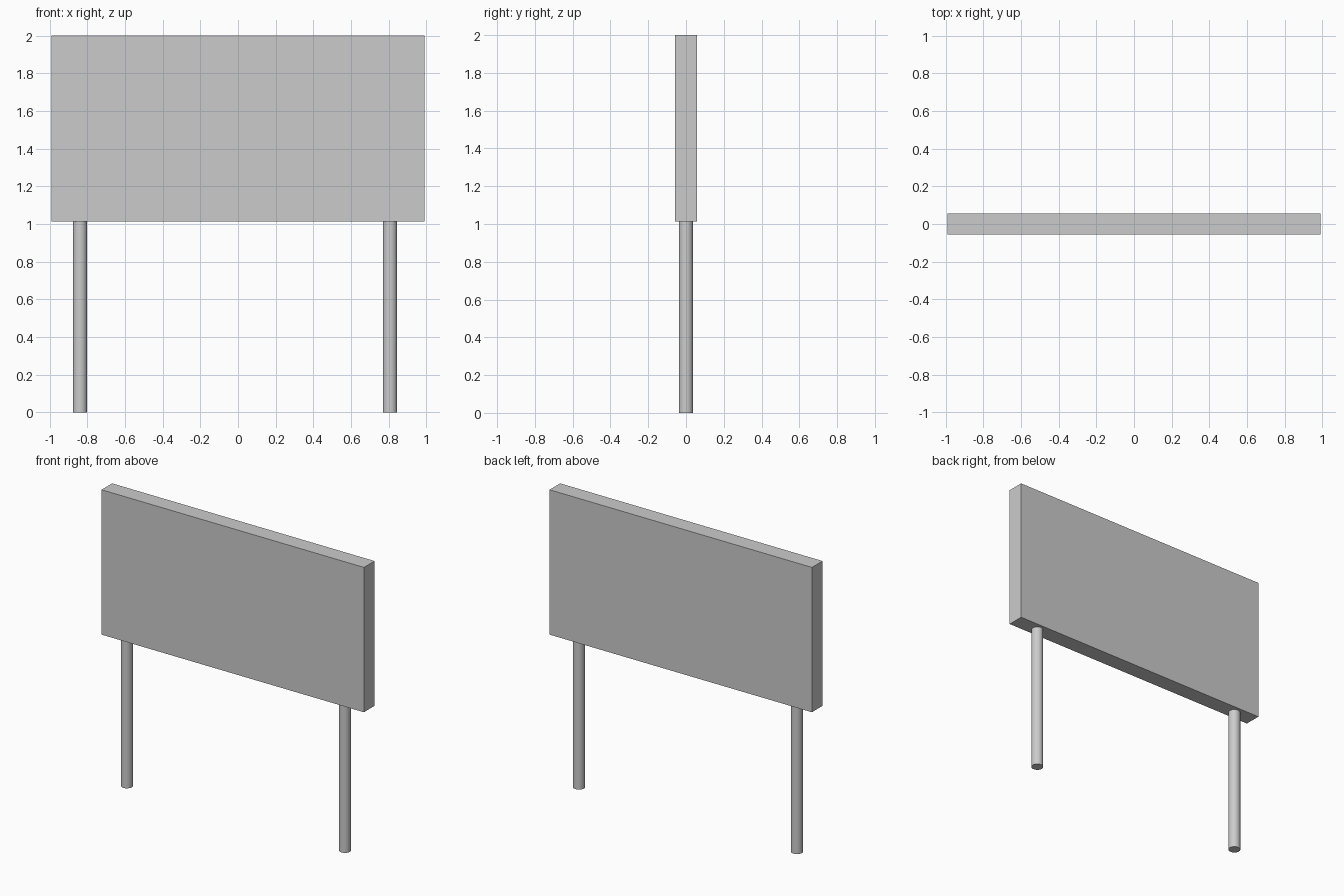
import bpy
import math

if "Cube" in bpy.data.objects:
    bpy.data.objects.remove(bpy.data.objects["Cube"])

BOARD_W, BOARD_D, BOARD_H = 1.98, 0.114, 0.988
TOP = 2.0
BOTTOM = TOP - BOARD_H
POST_R = 0.038

# Sign panel
bpy.ops.mesh.primitive_cube_add(size=1, location=(0, 0, (TOP + BOTTOM) / 2))
panel = bpy.context.object
panel.name = "sign_panel"
panel.scale = (BOARD_W, BOARD_D, BOARD_H)
bpy.ops.object.transform_apply(location=False, rotation=False, scale=True)


# Round posts, set slightly into the underside of the panel
def post(name, x):
    height = BOTTOM + 0.02
    bpy.ops.mesh.primitive_cylinder_add(
        vertices=32, radius=POST_R, depth=height, location=(x, 0, height / 2))
    bpy.context.object.name = name
    bpy.ops.object.shade_smooth_by_angle(angle=math.radians(30))


for name, x in (("left_post", -0.838), ("right_post", 0.807)):
    post(name, x)
